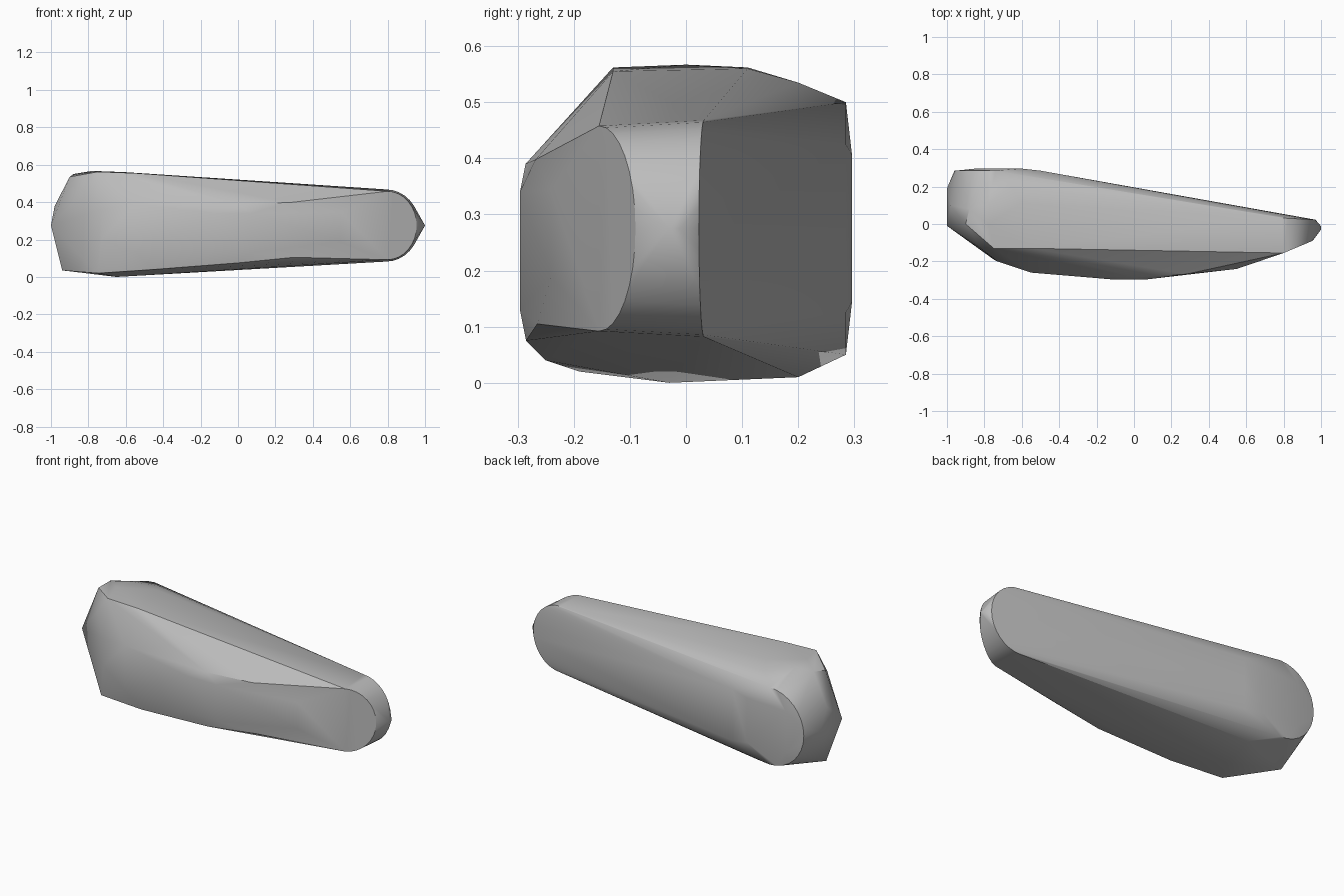
import bpy
import bmesh
from math import sin, cos, pi, radians

cube = bpy.data.objects.get("Cube")
if cube:
    bpy.data.objects.remove(cube)

MID = 0.275


def half_oval(cx, rx, rz, y, y_tip, steps=16):
    """Half oval rim in x and z; y blends from the ends to the tip."""
    points = []
    for i in range(steps + 1):
        a = -pi / 2 + pi * i / steps
        points.append((cx + rx * cos(a), y + (y_tip - y) * cos(a), MID + rz * sin(a)))
    return points


# Back rims: rounded at both ends
points = half_oval(0.79, 0.18, 0.193, 0.032, 0.023)
points += half_oval(-0.74, -0.22, 0.225, 0.285, 0.285)

# Rounded front facet at the narrow end
points += half_oval(0.80, 0.155, 0.183, -0.155, -0.09)

# Pointed nose
points += [(1.0, -0.012, MID), (1.0, -0.03, MID)]

# Gentle bulge of the back
for x, y, h in [(0.8, 0.052, 0.07), (-0.5, 0.285, 0.15), (-0.6, 0.296, 0.13), (-0.85, 0.296, 0.12)]:
    points += [(x, y, MID - h), (x, y, MID + h)]

# Top ridge and crown
points += [
    (-0.75, -0.13, 0.562), (-0.55, -0.13, 0.555), (-0.78, 0.0, 0.567),
    (-0.6, 0.11, 0.56), (-0.78, 0.11, 0.562), (-0.88, 0.08, 0.55),
    (-0.65, 0.2, 0.535),
]

# Underside
points += [
    (-0.65, -0.03, 0.0), (-0.94, 0.05, 0.035), (-0.6, 0.2, 0.01),
    (-0.75, -0.19, 0.02), (-0.45, -0.25, 0.04), (0.0, -0.285, 0.075),
    (0.3, -0.265, 0.105),
]

# Front facets
points += [
    (-0.55, -0.26, 0.13), (-0.55, -0.26, 0.39), (-0.12, -0.296, 0.13),
    (-0.12, -0.296, 0.34), (0.07, -0.296, 0.13), (0.07, -0.296, 0.34),
    (0.0, -0.286, 0.39), (0.28, -0.268, 0.398),
    (0.55, -0.24, 0.19), (0.55, -0.24, 0.345),
]

# Blunt wide end
points += [
    (-1.0, 0.19, MID), (-1.0, -0.01, MID), (-0.98, 0.1, 0.38),
    (-0.73, -0.2, 0.2), (-0.73, -0.2, 0.36), (-0.82, -0.13, 0.46),
    (-0.9, 0.0, 0.535),
]

# Wrap the outline points in one closed shell
bm = bmesh.new()
for p in points:
    bm.verts.new(p)
hull = bmesh.ops.convex_hull(bm, input=bm.verts[:])
loose = {g for g in hull["geom_interior"] + hull["geom_unused"] if isinstance(g, bmesh.types.BMVert)}
bmesh.ops.delete(bm, geom=list(loose), context="VERTS")
bmesh.ops.dissolve_limit(bm, angle_limit=radians(1), verts=bm.verts[:], edges=bm.edges[:])
bmesh.ops.recalc_face_normals(bm, faces=bm.faces[:])

mesh = bpy.data.meshes.new("tapered_body")
bm.to_mesh(mesh)
bm.free()
body = bpy.data.objects.new("tapered_body", mesh)
bpy.context.collection.objects.link(body)

# Plain grey
grey = bpy.data.materials.new("plain_grey")
grey.use_nodes = True
colour = (0.5, 0.5, 0.5, 1.0)
grey.diffuse_color = colour
grey.node_tree.nodes["Principled BSDF"].inputs["Base Color"].default_value = colour
mesh.materials.append(grey)

bpy.context.view_layer.objects.active = body
body.select_set(True)
bpy.ops.object.shade_smooth_by_angle(angle=radians(30))
